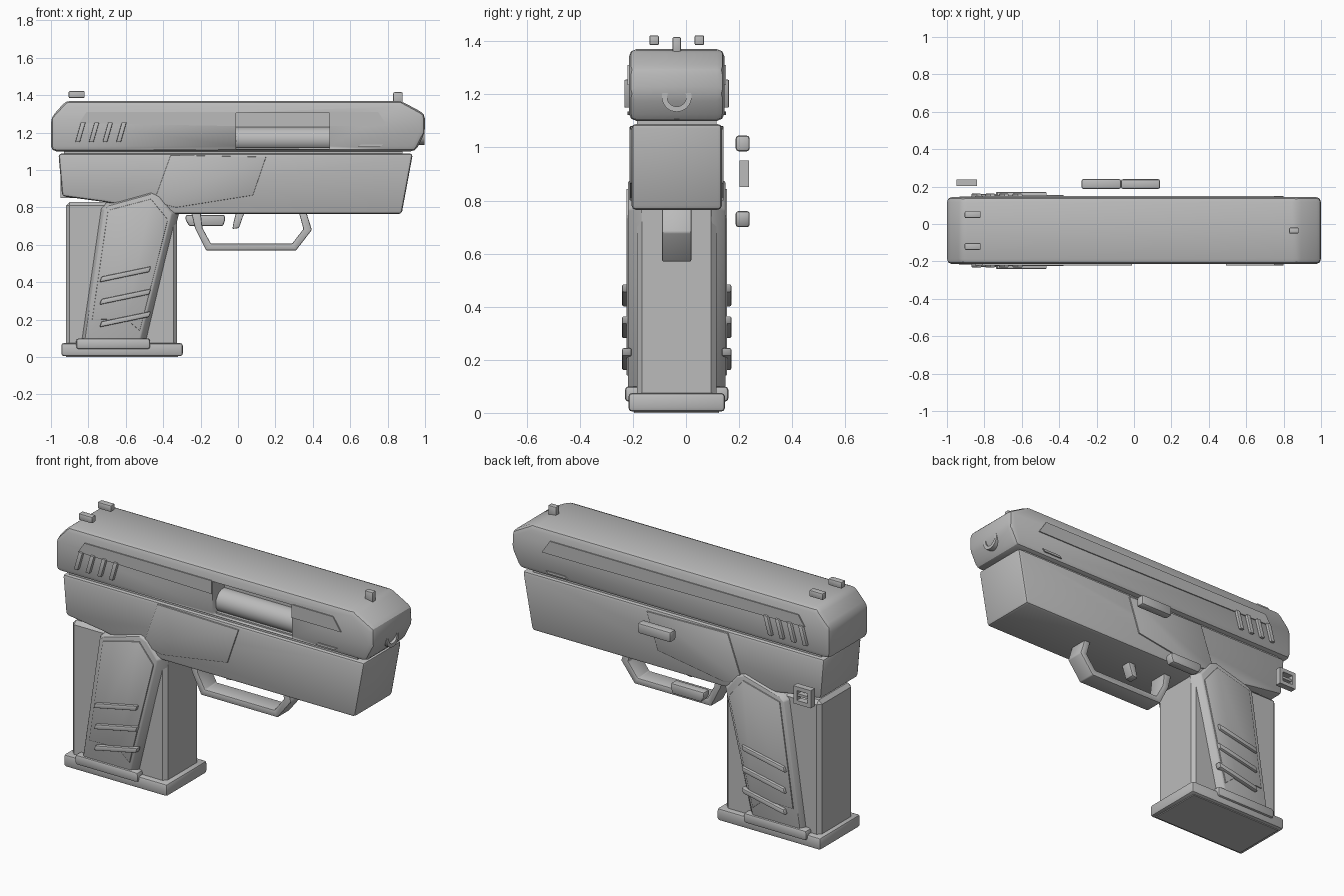
import bpy, bmesh, math
from mathutils import Matrix

if "Cube" in bpy.data.objects:
    bpy.data.objects.remove(bpy.data.objects["Cube"], do_unlink=True)

MID = -0.035  # y of the symmetry plane

grey = bpy.data.materials.new("plain grey")
grey.use_nodes = True
grey.diffuse_color = (0.5, 0.5, 0.5, 1)
grey.node_tree.nodes["Principled BSDF"].inputs["Base Color"].default_value = (0.5, 0.5, 0.5, 1)


def finish(name, bm, bevel=0, segments=2):
    """Turn a bmesh into a bevelled, shaded object."""
    bmesh.ops.recalc_face_normals(bm, faces=bm.faces[:])
    mesh = bpy.data.meshes.new(name)
    bm.to_mesh(mesh)
    bm.free()
    mesh.materials.append(grey)
    ob = bpy.data.objects.new(name, mesh)
    bpy.context.collection.objects.link(ob)
    bpy.ops.object.select_all(action='DESELECT')
    ob.select_set(True)
    bpy.context.view_layer.objects.active = ob
    if bevel:
        mod = ob.modifiers.new("edge", 'BEVEL')
        mod.width = bevel
        mod.segments = segments
        mod.limit_method = 'ANGLE'
        mod.angle_limit = math.radians(25)
        bpy.ops.object.modifier_apply(modifier=mod.name)
    bpy.ops.object.shade_smooth_by_angle(angle=math.radians(30))
    return ob


def prism(name, pts, y0, y1, bevel=0, far=None):
    """Extrude an x-z outline from y0 to y1, optionally tapering to 'far'."""
    bm = bmesh.new()
    a = [bm.verts.new((x, y0, z)) for x, z in pts]
    b = [bm.verts.new((x, y1, z)) for x, z in (far or pts)]
    bm.faces.new(a)
    bm.faces.new(b)
    n = len(pts)
    for i in range(n):
        j = (i + 1) % n
        bm.faces.new((a[i], a[j], b[j], b[i]))
    return finish(name, bm, bevel)


def rect(x0, x1, z0, z1):
    return [(x0, z0), (x1, z0), (x1, z1), (x0, z1)]


def both_sides(name, pts, d0, d1, bevel=0, far=None):
    """Mirrored pair of plates, d0 and d1 measured out from the middle."""
    for side, s in (("right", -1), ("left", 1)):
        prism(f"{side}_{name}", pts, MID + s * d0, MID + s * d1, bevel, far)


def tube(name, x0, x1, z, r, hole=0):
    """Cylinder along x, with an optional bore."""
    bm = bmesh.new()
    radii = [(x0, r), (x1, r)] + ([(x1, hole), (x0, hole)] if hole else [])
    loops = []
    for x, rad in radii:
        c = bmesh.ops.create_circle(bm, segments=32, radius=rad,
                                    matrix=Matrix.Translation((x, MID, z)) @ Matrix.Rotation(math.pi / 2, 4, 'Y'))
        loops.append(c["verts"])
    for k in range(len(loops) if hole else 1):
        a, b = loops[k], loops[(k + 1) % len(loops)]
        for i in range(32):
            j = (i + 1) % 32
            bm.faces.new((a[i], a[j], b[j], b[i]))
    if not hole:
        for loop in loops:
            bm.faces.new(loop)
    return finish(name, bm)


# Slide with ejection port
slide = prism("slide", [(-1, 1.1), (0.95, 1.1), (1, 1.2), (1, 1.3), (0.87, 1.37),
                        (-0.92, 1.37), (-1, 1.28)], MID - 0.18, MID + 0.18, 0.028)
port = prism("port_cutter", rect(-0.01, 0.49, 1.112, 1.305), MID - 0.3, MID - 0.07)
bpy.context.view_layer.objects.active = slide
cut = slide.modifiers.new("port", 'BOOLEAN')
cut.operation = 'DIFFERENCE'
cut.solver = 'EXACT'
cut.object = port
bpy.ops.object.modifier_apply(modifier=cut.name)
bpy.data.objects.remove(port, do_unlink=True)

# Barrel in the port, and the muzzle
chamber = tube("barrel_chamber", -0.03, 0.51, 1.165, 0.065)
chamber.location.y = -0.085
tube("muzzle_ring", 0.9, 0.997, 1.19, 0.056, 0.036)

# Slide side plates: the right one is split by the port
upper = [(-0.85, 1.25), (-0.81, 1.31), (0.75, 1.31), (0.8, 1.235), (0.5, 1.235)]
prism("left_slide_plate", upper, MID + 0.17, MID + 0.186)
prism("right_rear_slide_plate", [(-0.85, 1.25), (-0.81, 1.31), (-0.012, 1.31), (-0.012, 1.235)],
      MID - 0.17, MID - 0.186)
prism("right_front_slide_plate", [(0.492, 1.235), (0.492, 1.31), (0.75, 1.31), (0.8, 1.235)],
      MID - 0.17, MID - 0.186)
both_sides("slide_catch_slot", [(0.64, 1.123), (0.76, 1.123), (0.775, 1.136), (0.655, 1.136)], 0.17, 0.186)

# Grip serrations on the slide
for i in range(4):
    x = -0.87 + 0.073 * i
    both_sides(f"slide_serration_{i + 1}",
               [(x, 1.15), (x + 0.025, 1.15), (x + 0.055, 1.255), (x + 0.03, 1.255)], 0.17, 0.197, 0.004)

# Sights
for side, y in (("right", -0.12), ("left", 0.05)):
    prism(f"{side}_rear_sight", rect(-0.905, -0.82, 1.385, 1.422), y - 0.018, y + 0.018, 0.006)
prism("front_sight", rect(0.83, 0.88, 1.355, 1.416), MID - 0.016, MID + 0.016, 0.006)

# Frame and the rail joining it to the slide
prism("frame", [(-0.96, 1.088), (-0.94, 0.86), (-0.72, 0.83), (-0.33, 0.765), (0.875, 0.765),
                (0.935, 1.088)], MID - 0.17, MID + 0.17, 0.016)
prism("slide_rail", rect(-0.93, 0.88, 1.07, 1.12), MID - 0.15, MID + 0.15)
both_sides("frame_plate", [(-0.36, 1.08), (0.15, 1.07), (0.08, 0.865), (-0.33, 0.8), (-0.45, 0.83)],
           0.16, 0.177, 0.003)

# Trigger guard and trigger
prism("trigger_guard", [(-0.25, 0.775), (-0.23, 0.69), (-0.17, 0.57), (0.31, 0.57), (0.395, 0.68),
                        (0.365, 0.775), (0.325, 0.775), (0.35, 0.685), (0.29, 0.607), (-0.145, 0.607),
                        (-0.19, 0.69), (-0.2, 0.775)], MID - 0.055, MID + 0.055, 0.006)
prism("trigger", [(-0.01, 0.775), (0.035, 0.775), (0.005, 0.69), (-0.03, 0.685), (-0.025, 0.715)],
      MID - 0.03, MID + 0.03, 0.005)

# Grip core with bevelled corners, and its base plate
bm = bmesh.new()
bmesh.ops.create_cube(bm, size=1, matrix=Matrix.LocRotScale((-0.6225, MID, 0.44), None, (0.595, 0.3, 0.78)))
finish("grip_core", bm, 0.02, 1)
prism("base_plate", rect(-0.945, -0.295, 0.005, 0.075), MID - 0.182, MID + 0.182, 0.014)
prism("base_plate_sole", rect(-0.92, -0.32, 0, 0.02), MID - 0.16, MID + 0.16)

# Grip side panels, tapering outward
both_sides("grip_panel",
           [(-0.74, 0.8), (-0.71, 0.825), (-0.465, 0.895), (-0.4, 0.875), (-0.31, 0.78), (-0.475, 0.08), (-0.845, 0.08)],
           0.13, 0.184, 0.006,
           [(-0.715, 0.79), (-0.69, 0.81), (-0.465, 0.872), (-0.425, 0.855), (-0.355, 0.765), (-0.525, 0.09), (-0.82, 0.09)])
both_sides("grip_inlay", [(-0.695, 0.785), (-0.465, 0.845), (-0.375, 0.735), (-0.525, 0.14),
                          (-0.6, 0.205), (-0.78, 0.2)], 0.17, 0.19, 0.003)
for i in range(3):
    z = 0.16 + 0.12 * i
    both_sides(f"grip_rib_{i + 1}", [(-0.74, z), (-0.475, z + 0.055), (-0.465, z + 0.085), (-0.73, z + 0.03)],
               0.17, 0.206, 0.006)
both_sides("grip_foot", rect(-0.865, -0.47, 0.042, 0.1), 0.12, 0.195, 0.014)

# Controls on the left side
prism("slide_lever", rect(-0.07, 0.14, 0.985, 1.045), 0.187, 0.24, 0.012)
prism("magazine_lever", [(-0.28, 0.73), (-0.26, 0.7), (-0.08, 0.7), (-0.07, 0.73), (-0.07, 0.76), (-0.28, 0.76)],
      0.187, 0.24, 0.01)
for name, box in (("bottom", rect(-0.95, -0.84, 0.85, 0.872)), ("top", rect(-0.95, -0.84, 0.928, 0.95)),
                  ("rear", rect(-0.95, -0.928, 0.87, 0.93)), ("front", rect(-0.862, -0.84, 0.87, 0.93)),
                  ("middle", rect(-0.93, -0.86, 0.893, 0.907))):
    prism(f"safety_frame_{name}", box, 0.202, 0.23 if name == "middle" else 0.238)
